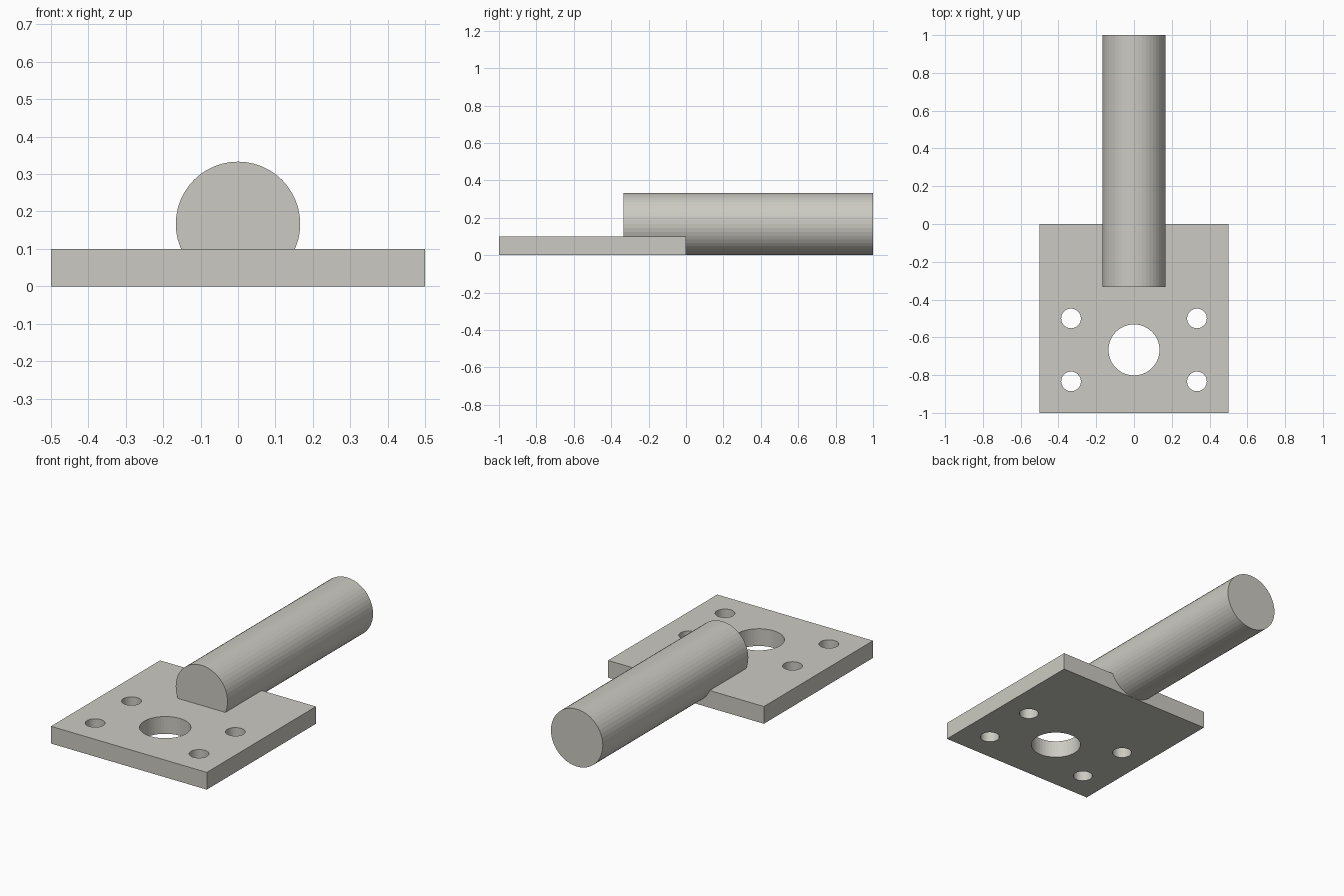
import bpy, math

if "Cube" in bpy.data.objects:
    bpy.data.objects.remove(bpy.data.objects["Cube"])

steel = bpy.data.materials.new("warm grey metal")
steel.diffuse_color = (0.6, 0.59, 0.54, 1)
steel.use_nodes = True
steel.node_tree.nodes["Principled BSDF"].inputs["Base Color"].default_value = steel.diffuse_color


def cylinder(name, radius, depth, loc, rot=(0, 0, 0), sides=48):
    bpy.ops.mesh.primitive_cylinder_add(vertices=sides, radius=radius, depth=depth,
                                        location=loc, rotation=rot)
    ob = bpy.context.object
    ob.name = name
    ob.data.materials.append(steel)
    return ob


def boolean(target, tool, operation):
    mod = target.modifiers.new(operation.lower(), 'BOOLEAN')
    mod.operation, mod.object, mod.solver = operation, tool, 'EXACT'
    bpy.context.view_layer.objects.active = target
    bpy.ops.object.modifier_apply(modifier=mod.name)
    bpy.data.objects.remove(tool)


# Square mounting plate
bpy.ops.mesh.primitive_cube_add(size=1, location=(0, -0.5, 0.05))
plate = bpy.context.object
plate.name = "motor_mount_plate"
plate.scale = (1, 1, 0.1)
bpy.ops.object.transform_apply(location=True, scale=True)
plate.data.materials.append(steel)

# Central bore and four screw holes
boolean(plate, cylinder("bore", 0.135, 0.4, (0, -0.6667, 0.05)), 'DIFFERENCE')
for x in (-0.3333, 0.3333):
    for y in (-0.5, -0.8333):
        boolean(plate, cylinder("screw_hole", 0.052, 0.4, (x, y, 0.05)), 'DIFFERENCE')

# Round arm fused into the back of the plate
arm = cylinder("round_arm", 0.1664, 4 / 3, (0, 1 / 3, 0.1668), (math.pi / 2, 0, 0))
boolean(plate, arm, 'UNION')
